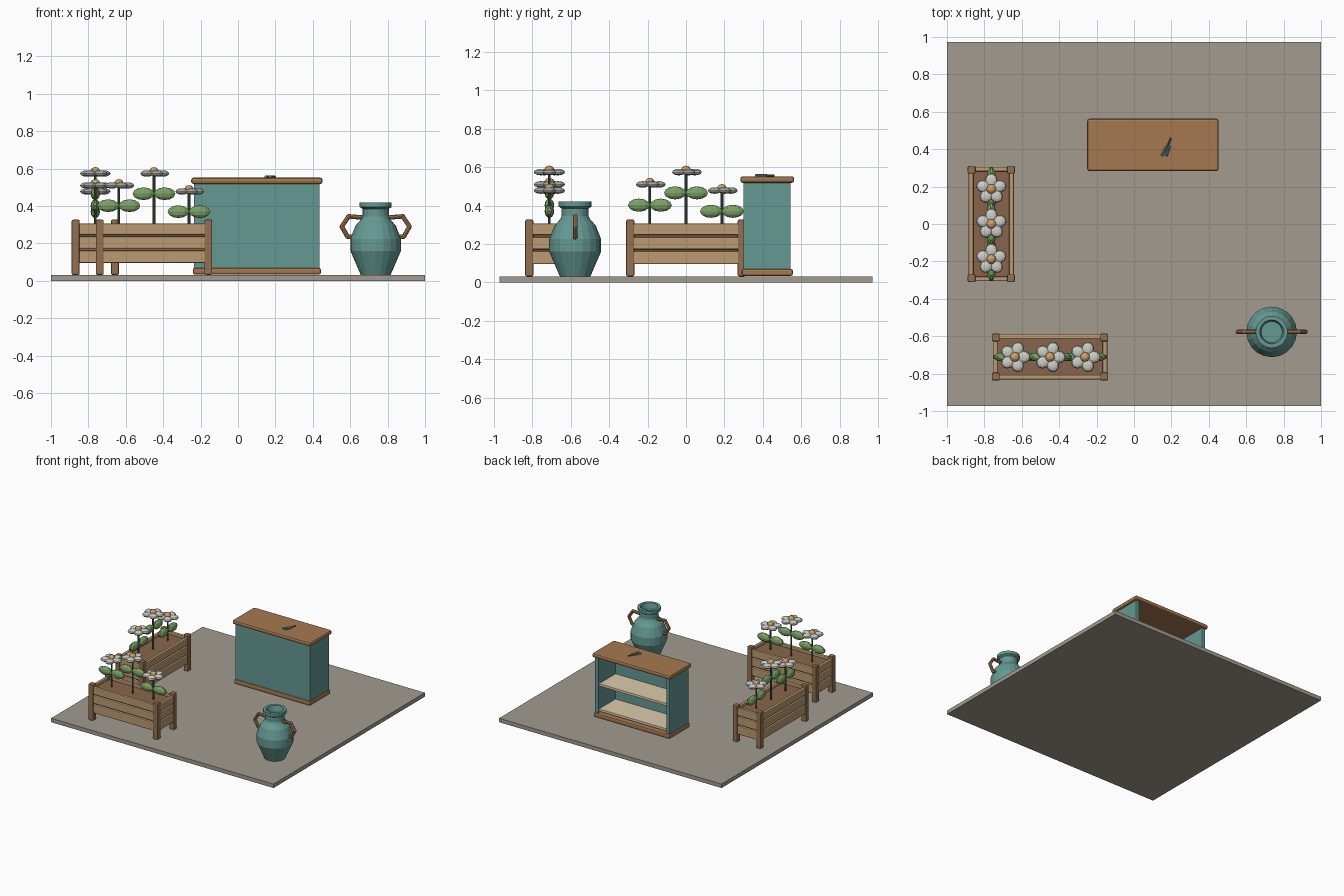
import bpy, bmesh, math
from mathutils import Vector, Matrix

if "Cube" in bpy.data.objects:
    bpy.data.objects.remove(bpy.data.objects["Cube"])


def mat(name, r, g, b):
    m = bpy.data.materials.new(name)
    m.diffuse_color = (r, g, b, 1)
    m.use_nodes = True
    m.node_tree.nodes["Principled BSDF"].inputs["Base Color"].default_value = m.diffuse_color
    return m


STONE = mat("stone", .36, .33, .28)
TEAL = mat("teal", .13, .32, .29)
WOOD = mat("wood", .38, .19, .08)
POST = mat("dark_wood", .30, .16, .08)
PLANK = mat("plank_wood", .50, .33, .17)
CREAM = mat("cream", .72, .60, .40)
SOIL = mat("soil", .25, .13, .07)
LEAF = mat("leaf", .20, .36, .13)
STEM = mat("stem", .06, .13, .08)
PETAL = mat("petal", .62, .62, .58)
YOLK = mat("flower_centre", .60, .36, .14)
STEEL = mat("steel", .08, .12, .12)


def finish(name, bm, m, M=Matrix(), bevel=0, smooth=False):
    me = bpy.data.meshes.new(name)
    bm.to_mesh(me)
    bm.free()
    ob = bpy.data.objects.new(name, me)
    bpy.context.collection.objects.link(ob)
    ob.matrix_world = M
    me.materials.append(m)
    if smooth:
        for p in me.polygons:
            p.use_smooth = True
    if bevel:
        b = ob.modifiers.new("bevel", 'BEVEL')
        b.width = bevel
        b.segments = 2
    return ob


def box(name, lo, hi, m, bevel=0, M=Matrix()):
    lo, hi = Vector(lo), Vector(hi)
    bm = bmesh.new()
    bmesh.ops.create_cube(bm, size=1, matrix=Matrix.Translation((lo + hi) / 2)
                          @ Matrix.Diagonal((*(hi - lo), 1)))
    return finish(name, bm, m, M, bevel)


def blob(bm, centre, radii, rot=0, u=10, v=6):
    bmesh.ops.create_uvsphere(bm, u_segments=u, v_segments=v, radius=1,
                              matrix=Matrix.Translation(centre) @ Matrix.Rotation(rot, 4, 'Z')
                              @ Matrix.Diagonal((*radii, 1)))


def tube(name, pts, r, m, M=Matrix(), sides=8):
    # rods with ball joints along a path
    bm = bmesh.new()
    for a, b in zip(pts, pts[1:]):
        a, b = Vector(a), Vector(b)
        q = (b - a).to_track_quat('Z', 'Y').to_matrix().to_4x4()
        bmesh.ops.create_cone(bm, cap_ends=True, segments=sides, radius1=r, radius2=r,
                              depth=(b - a).length, matrix=Matrix.Translation((a + b) / 2) @ q)
    for p in pts[1:-1]:
        blob(bm, p, (r, r, r), u=8, v=6)
    return finish(name, bm, m, M)


# ground slab
box("ground_slab", (-1, -.972, 0), (1, .972, .032), STONE)

# counter, open at the back
C = Matrix.Translation((.101, .423, 0))
box("counter_base", (-.342, -.133, .034), (.342, .133, .07), WOOD, .01, C)
box("counter_top", (-.351, -.14, .518), (.351, .14, .552), WOOD, .012, C)
box("counter_front", (-.335, -.123, .068), (.335, -.098, .52), TEAL, 0, C)
for s, n in ((-1, "left"), (1, "right")):
    x0, x1 = sorted((s * .335, s * .305))
    box("counter_side_" + n, (x0, -.123, .068), (x1, .122, .52), TEAL, .003, C)
for i, z in enumerate((.08, .285)):
    box(f"counter_shelf_{i}", (-.308, -.1, z), (.308, .112, z + .02), CREAM, .002, C)

# pruning shears on the counter
tube("shear_blades", [(.198, .46, .557), (.172, .40, .557)], .005, STEEL)
for i, (a, b) in enumerate((((.175, .415), (.148, .365)), ((.190, .42), (.172, .362)))):
    tube(f"shear_grip_{i}", [(*a, .557), (*b, .557)], .007, TEAL)


def flower(tag, x, z, M):
    tube("stem_" + tag, [(x, 0, .27), (x, 0, z)], .007, STEM, M)
    bm = bmesh.new()
    for s in (-1, 1):
        blob(bm, (x + s * .057, 0, z - .108), (.06, .025, .034))
    finish("leaves_" + tag, bm, LEAF, M)
    bm = bmesh.new()
    for k in range(5):
        a = k * math.tau / 5
        blob(bm, (x + .046 * math.cos(a), .046 * math.sin(a), z), (.038, .034, .017), a)
    finish("petals_" + tag, bm, PETAL, M)
    bm = bmesh.new()
    blob(bm, (x, 0, z + .012), (.026, .026, .022))
    finish("flower_centre_" + tag, bm, YOLK, M)


def planter(tag, M):
    for i, sx in enumerate((-1, 1)):
        for j, sy in enumerate((-1, 1)):
            x, y = sx * .29, sy * .105
            box(f"post_{tag}_{i}{j}", (x - .021, y - .021, .032), (x + .021, y + .021, .327),
                POST, .007, M)
    for k, (z0, z1) in enumerate(((.095, .163), (.172, .237), (.246, .306))):
        for i, s in enumerate((-1, 1)):
            y, x = s * .108, s * .293
            box(f"long_plank_{tag}_{k}{i}", (-.285, y - .013, z0), (.285, y + .013, z1),
                PLANK, .007, M)
            box(f"end_plank_{tag}_{k}{i}", (x - .013, -.1, z0), (x + .013, .1, z1),
                PLANK, .007, M)
    box("soil_" + tag, (-.285, -.1, .1), (.285, .1, .285), SOIL, 0, M)
    for n, (x, z) in enumerate(((-.188, .51), (0, .574), (.187, .478))):
        flower(f"{tag}_{n}", x, z, M)


# two planters with flowers
planter("front", Matrix.Translation((-.449, -.711, 0)))
planter("left", Matrix.Translation((-.763, 0, 0)) @ Matrix.Rotation(math.pi / 2, 4, 'Z'))

# vase: turned profile, hollow inside
V = Matrix.Translation((.736, -.577, 0))
profile = [(0, .032), (.08, .032), (.135, .16), (.135, .225), (.108, .295), (.077, .33), (.07, .345),
           (.07, .385), (.086, .395), (.086, .42), (.064, .42), (.055, .385), (.055, .34),
           (.1, .24), (.1, .15), (.06, .06), (0, .06)]
bm = bmesh.new()
vs = [bm.verts.new((r, 0, z)) for r, z in profile]
es = [bm.edges.new(p) for p in zip(vs, vs[1:])]
bmesh.ops.spin(bm, geom=vs + es, cent=(0, 0, 0), axis=(0, 0, 1), angle=math.tau, steps=20)
bmesh.ops.remove_doubles(bm, verts=bm.verts, dist=1e-4)
bmesh.ops.recalc_face_normals(bm, faces=bm.faces)
finish("vase_body", bm, TEAL, V)

# vase handles
for s, n in ((-1, "left"), (1, "right")):
    pts = [(s * x, 0, z) for x, z in ((.065, .338), (.145, .345), (.181, .29), (.15, .236), (.12, .236))]
    tube("vase_handle_" + n, pts, .012, WOOD, V)
